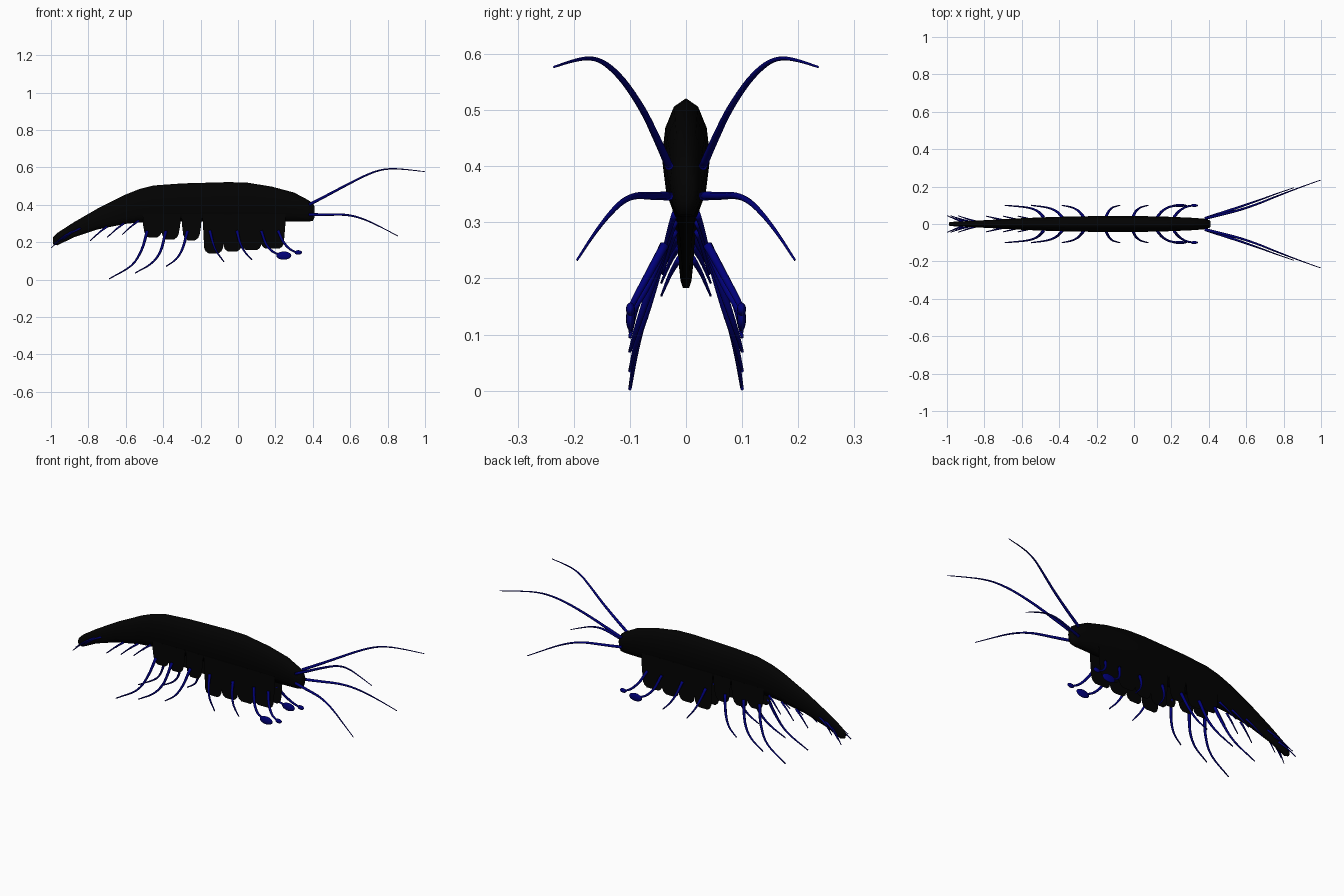
import bpy, bmesh, math
from mathutils import Vector


def material(name, rgb):
    m = bpy.data.materials.new(name)
    m.diffuse_color = (*rgb, 1)
    return m


BLACK = material("shell black", (0.0006, 0.0006, 0.0006))
BLUE = material("limb dark blue", (0.0, 0.0, 0.19))


def finish(name, bm, mat, smooth=True):
    bmesh.ops.recalc_face_normals(bm, faces=bm.faces)
    me = bpy.data.meshes.new(name)
    bm.to_mesh(me)
    bm.free()
    me.materials.append(mat)
    ob = bpy.data.objects.new(name, me)
    bpy.context.collection.objects.link(ob)
    for p in me.polygons:
        p.use_smooth = smooth
    return ob


def loft(bm, rings):
    vs = [[bm.verts.new(c) for c in r] for r in rings]
    n = len(vs[0])
    for a, b in zip(vs, vs[1:]):
        for i in range(n):
            bm.faces.new((a[i], a[(i + 1) % n], b[(i + 1) % n], b[i]))
    bm.faces.new(vs[0][::-1])
    bm.faces.new(vs[-1])


def spline(pts, steps=4):
    """Catmull-Rom smoothing of a short path."""
    p = [Vector(q) for q in pts]
    p = [2 * p[0] - p[1]] + p + [2 * p[-1] - p[-2]]
    out = []
    for i in range(1, len(p) - 2):
        a, b, c, d = p[i - 1:i + 3]
        for k in range(steps):
            t = k / steps
            out.append(0.5 * (2 * b + (c - a) * t + (2 * a - 5 * b + 4 * c - d) * t * t
                              + (3 * b - a - 3 * c + d) * t ** 3))
    return out + [p[-2]]


def limb(name, pts, r0, r1):
    """Tapered tube along a path, one on each side of the body."""
    path = spline(pts)
    for side, s in (("left", -1), ("right", 1)):
        bm = bmesh.new()
        rings = []
        for i, c in enumerate(path):
            d = (path[min(i + 1, len(path) - 1)] - path[max(i - 1, 0)]).normalized()
            u = d.cross(Vector((0, 1, 0))).normalized()
            v = d.cross(u)
            r = r0 + (r1 - r0) * i / (len(path) - 1)
            ring = [c + r * (math.cos(k * math.tau / 8) * u + math.sin(k * math.tau / 8) * v)
                    for k in range(8)]
            rings.append([(q.x, q.y * s, q.z) for q in ring])
        loft(bm, rings)
        finish(f"{side}_{name}", bm, BLUE)


# Arched body: x, bottom z, top z, half width
stations = [(-0.99, 0.188, 0.225, 0.009), (-0.965, 0.183, 0.25, 0.012),
            (-0.88, 0.225, 0.305, 0.016), (-0.75, 0.268, 0.38, 0.023),
            (-0.6, 0.298, 0.455, 0.031), (-0.53, 0.305, 0.483, 0.034),
            (-0.45, 0.308, 0.503, 0.037),
            (-0.3, 0.31, 0.514, 0.041), (-0.05, 0.31, 0.521, 0.043),
            (0.05, 0.31, 0.518, 0.042), (0.18, 0.31, 0.497, 0.039),
            (0.3, 0.31, 0.465, 0.034), (0.37, 0.31, 0.428, 0.029),
            (0.4, 0.313, 0.408, 0.022), (0.41, 0.335, 0.39, 0.014)]
half = [(0.45, 0), (0.82, 0.2), (1, 0.5), (0.86, 0.75), (0.5, 0.93)]
section = half + [(0, 1)] + [(-y, t) for y, t in reversed(half)]
bm = bmesh.new()
loft(bm, [[(x, w * y, b + (t - b) * h) for y, h in section] for x, b, t, w in stations])
finish("body", bm, BLACK)

# Side plates: thin rounded flaps hanging under the body
plates = [(-0.51, -0.398, 0.225), (-0.416, -0.307, 0.215), (-0.302, -0.195, 0.21),
          (-0.19, -0.07, 0.14), (-0.086, 0.03, 0.15), (0.012, 0.135, 0.157),
          (0.115, 0.255, 0.165)]
for side, s in (("left", -1), ("right", 1)):
    for n, (x0, x1, z) in enumerate(plates):
        outline = [(x0, 0.35), (x0 + 0.003, 0.29), (x0 + 0.009, z + 0.03), (x0 + 0.016, z + 0.012),
                   (x0 + 0.032, z), (x1 - 0.034, z), (x1 - 0.018, z + 0.012),
                   (x1 - 0.01, z + 0.03), (x1 - 0.002, 0.29), (x1, 0.35)]
        bm = bmesh.new()
        loft(bm, [[(x, s * y, h) for x, h in outline] for y in (0.0338, 0.034)])
        finish(f"{side}_side_plate_{n + 1}", bm, BLACK, False)

# Antennae
limb("upper_antenna", [(0.38, 0.03, 0.4), (0.47, 0.051, 0.447), (0.57, 0.077, 0.5),
                       (0.67, 0.111, 0.551), (0.75, 0.143, 0.582), (0.82, 0.17, 0.592),
                       (0.9, 0.2, 0.588), (0.998, 0.235, 0.577)], 0.008, 0.002)
limb("lower_antenna", [(0.38, 0.03, 0.347), (0.47, 0.06, 0.347), (0.56, 0.09, 0.347),
                       (0.63, 0.114, 0.336), (0.7, 0.139, 0.311), (0.77, 0.165, 0.277),
                       (0.855, 0.194, 0.233)], 0.008, 0.002)

# Walking legs as x, z paths spreading outwards
legs = [[(-0.485, 0.26), (-0.515, 0.16), (-0.57, 0.075), (-0.69, 0.003)],
        [(-0.385, 0.26), (-0.415, 0.15), (-0.465, 0.085), (-0.55, 0.035)],
        [(-0.27, 0.26), (-0.295, 0.17), (-0.33, 0.11), (-0.385, 0.07)],
        [(-0.15, 0.26), (-0.135, 0.2), (-0.115, 0.15), (-0.075, 0.095)],
        [(-0.005, 0.26), (0.01, 0.2), (0.035, 0.15), (0.075, 0.105)]]
for n, p in enumerate(legs):
    limb(f"walking_leg_{n + 1}", [(x, y, z) for (x, z), y in zip(p, (0.038, 0.068, 0.088, 0.1))],
         0.0085, 0.003)

# Grasping legs ending in oval claws
claws = [([(0.125, 0.26), (0.15, 0.19), (0.185, 0.15), (0.23, 0.13)], 0.245, 0.128, 0.04, 0.022),
         ([(0.215, 0.26), (0.24, 0.205), (0.275, 0.165), (0.31, 0.146)], 0.322, 0.145, 0.02, 0.012)]
for n, (p, cx, cz, rx, rz) in enumerate(claws):
    limb(f"grasping_leg_{n + 1}", [(x, y, z) for (x, z), y in zip(p, (0.038, 0.068, 0.09, 0.099))],
         0.008, 0.005)
    for side, s in (("left", -1), ("right", 1)):
        bm = bmesh.new()
        bmesh.ops.create_uvsphere(bm, u_segments=16, v_segments=10, radius=1)
        for v in bm.verts:
            v.co = (cx + v.co.x * rx, s * 0.099 + v.co.y * 0.008, cz + v.co.z * rz)
        finish(f"{side}_claw_{n + 1}", bm, BLUE)

# Swimming limbs under the abdomen
for n, (x, z) in enumerate([(-0.53, 0.315), (-0.61, 0.3), (-0.7, 0.283)]):
    limb(f"swimming_limb_{n + 1}", [(x, 0.02, z), (x - 0.04, 0.03, z - 0.03),
                                    (x - 0.09, 0.042, z - 0.075)], 0.006, 0.0025)

# Tail spikes fanning from the sides of the tail
for n, (x, z, l) in enumerate([(-0.84, 0.275, 0.1), (-0.88, 0.258, 0.1), (-0.915, 0.235, 0.083)]):
    limb(f"tail_spike_{n + 1}", [(x, 0.012, z), (x - l * 0.5, 0.027, z - 0.026),
                                 (x - l, 0.044, z - 0.066)], 0.006, 0.002)
